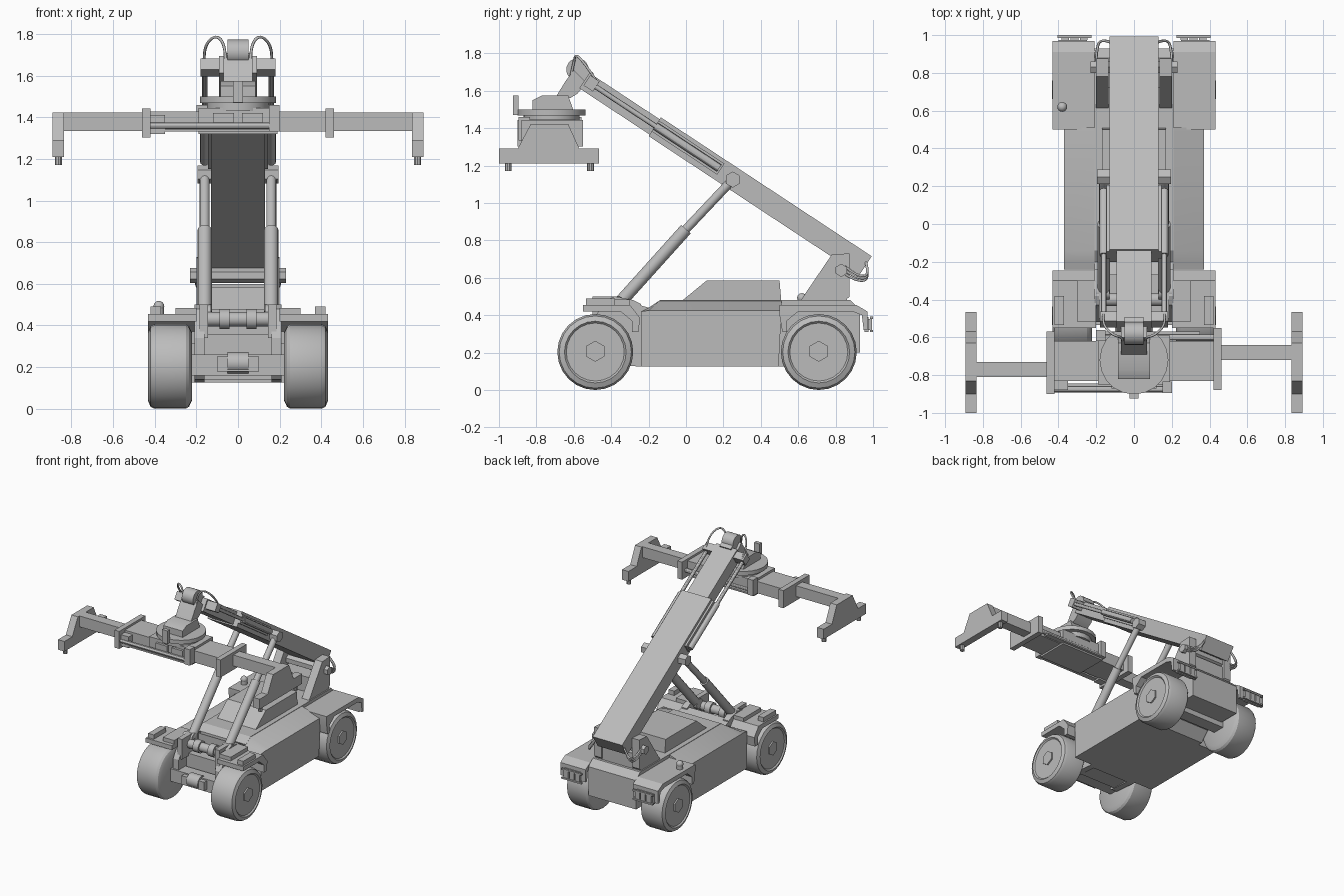
import bpy, bmesh, math
from mathutils import Vector

if "Cube" in bpy.data.objects:
    bpy.data.objects.remove(bpy.data.objects["Cube"], do_unlink=True)

paint = bpy.data.materials.new("light_grey")
paint.use_nodes = True
grey = (0.5, 0.5, 0.5, 1)
paint.diffuse_color = grey
paint.node_tree.nodes["Principled BSDF"].inputs["Base Color"].default_value = grey
parts = []


def finish(name, bm, mirror=False):
    bmesh.ops.recalc_face_normals(bm, faces=bm.faces)
    me = bpy.data.meshes.new(name)
    bm.to_mesh(me)
    bm.free()
    me.materials.append(paint)
    ob = bpy.data.objects.new(name, me)
    bpy.context.collection.objects.link(ob)
    if mirror:
        ob.modifiers.new("Mirror", 'MIRROR')
    parts.append(ob)
    return ob


def prism(name, pts, x0, x1, mirror=False):
    """Side profile of (y, z) points extruded from x0 to x1."""
    bm = bmesh.new()
    face = bm.faces.new([bm.verts.new((x0, y, z)) for y, z in pts])
    ext = bmesh.ops.extrude_face_region(bm, geom=[face])
    verts = [v for v in ext["geom"] if isinstance(v, bmesh.types.BMVert)]
    bmesh.ops.translate(bm, verts=verts, vec=(x1 - x0, 0, 0))
    return finish(name, bm, mirror)


def box(name, x, y, z, mirror=False):
    a, b = y
    c, d = z
    return prism(name, [(a, c), (b, c), (b, d), (a, d)], x[0], x[1], mirror)


def tube(name, p, q, r, sides=16, mirror=False):
    p, q = Vector(p), Vector(q)
    bm = bmesh.new()
    bmesh.ops.create_cone(bm, cap_ends=True, segments=sides, radius1=r,
                          radius2=r, depth=(q - p).length)
    bm.transform((q - p).to_track_quat('Z', 'Y').to_matrix().to_4x4())
    bmesh.ops.translate(bm, verts=bm.verts, vec=(p + q) / 2)
    return finish(name, bm, mirror)


def hose(name, pts, r=0.007):
    for s, side in ((1, "left"), (-1, "right")):
        cu = bpy.data.curves.new(name, 'CURVE')
        cu.dimensions = '3D'
        cu.bevel_depth = r
        cu.bevel_resolution = 1
        cu.resolution_u = 6
        sp = cu.splines.new('NURBS')
        sp.points.add(len(pts) - 1)
        for pt, (x, y, z) in zip(sp.points, pts):
            pt.co = (s * x, y, z, 1)
        sp.use_endpoint_u = True
        sp.order_u = 3
        cu.materials.append(paint)
        ob = bpy.data.objects.new(side + "_" + name, cu)
        bpy.context.collection.objects.link(ob)


# Wheels with shoulders, recessed rims and hexagonal hubs
tyre = [(0.222, 0), (0.222, 0.165), (0.235, 0.193), (0.25, 0.203), (0.4, 0.203),
        (0.42, 0.193), (0.432, 0.165), (0.422, 0.155), (0.422, 0)]
for end, wy in (("front", -0.485), ("rear", 0.71)):
    bm = bmesh.new()
    vs = [bm.verts.new((x, wy, 0.203 + r)) for x, r in tyre]
    es = [bm.edges.new(e) for e in zip(vs, vs[1:])]
    bmesh.ops.spin(bm, geom=vs + es, cent=(0, wy, 0.203), axis=(1, 0, 0),
                   angle=math.tau, steps=24)
    bmesh.ops.remove_doubles(bm, verts=bm.verts, dist=0.0005)
    finish(end + "_wheels", bm, True)
    tube(end + "_hubs", (0.41, wy, 0.207), (0.433, wy, 0.207), 0.056, 6, True)
    box(end + "_axle", (-0.23, 0.23), (wy - 0.05, wy + 0.05), (0.16, 0.26))

# Chassis: centre spine, side tanks, front frame
prism("chassis_spine", [(-0.27, 0.125), (0.53, 0.125), (0.6, 0.2), (0.93, 0.2),
                        (0.93, 0.43), (0.88, 0.48), (-0.14, 0.48), (-0.2, 0.44),
                        (-0.27, 0.46)], -0.21, 0.21)
tanks = prism("side_tanks", [(-0.24, 0.125), (0.495, 0.125), (0.51, 0.42),
                             (0.51, 0.48), (-0.14, 0.48), (-0.2, 0.44),
                             (-0.24, 0.42)], 0.2, 0.37, True)
for v in tanks.data.vertices:
    if v.co.x > 0.3 and v.co.z > 0.42:
        v.co.z = 0.425
prism("front_frame", [(-0.24, 0.125), (-0.45, 0.14), (-0.52, 0.22), (-0.52, 0.34),
                      (-0.43, 0.48), (-0.38, 0.5), (-0.28, 0.48), (-0.24, 0.46)],
      0.16, 0.21, True)
box("front_cross_plate", (-0.17, 0.17), (-0.42, -0.26), (0.14, 0.36))
box("axle_housing", (-0.1, 0.1), (-0.57, -0.42), (0.18, 0.25))
tube("axle_drum", (-0.05, -0.53, 0.22), (0.05, -0.53, 0.22), 0.052)
tube("cross_shaft", (-0.17, -0.4, 0.43), (0.17, -0.4, 0.43), 0.035)
tube("shaft_collars", (0.04, -0.4, 0.43), (0.09, -0.4, 0.43), 0.048, 16, True)

# Engine hood with sloped front
prism("engine_hood", [(-0.03, 0.47), (0.11, 0.585), (0.5, 0.585), (0.51, 0.47)],
      -0.17, 0.17)

# Fenders, fender boxes, beacon, rear lamps
prism("front_fenders", [(-0.55, 0.42), (-0.35, 0.42), (-0.29, 0.37), (-0.29, 0.31),
                        (-0.255, 0.31), (-0.245, 0.385), (-0.3, 0.455), (-0.55, 0.455)],
      0.2, 0.432, True)
box("fender_boxes", (0.37, 0.42), (-0.535, -0.38), (0.45, 0.49), True)
box("front_steps", (0.2, 0.3), (-0.52, -0.3), (0.45, 0.485), True)
prism("rear_fenders", [(0.5, 0.455), (0.91, 0.455), (0.97, 0.42), (0.97, 0.32),
                       (0.95, 0.32), (0.94, 0.4), (0.89, 0.42), (0.6, 0.42),
                       (0.54, 0.37), (0.54, 0.31), (0.515, 0.31), (0.5, 0.4)],
      0.21, 0.432, True)
box("lamp_brackets", (0.25, 0.4), (0.955, 0.975), (0.31, 0.39), True)
for i in range(3):
    x = 0.245 + i * 0.05
    box("rear_lamps", (x, x + 0.04), (0.975, 0.995), (0.32, 0.38), True)
for z in (0.31, 0.38):
    box("lamp_guards", (0.225, 0.405), (0.985, 1.0), (z, z + 0.012), True)
bm = bmesh.new()
bmesh.ops.create_uvsphere(bm, u_segments=16, v_segments=8, radius=0.026)
bmesh.ops.translate(bm, verts=bm.verts, vec=(-0.38, 0.62, 0.492))
finish("beacon", bm)
tube("beacon_post", (-0.38, 0.62, 0.44), (-0.38, 0.62, 0.49), 0.024)

# Boom pivot towers
prism("boom_towers", [(0.6, 0.46), (0.78, 0.725), (0.875, 0.73), (0.875, 0.5),
                      (0.82, 0.45)], 0.135, 0.2, True)
tube("boom_pivot", (-0.23, 0.83, 0.64), (0.23, 0.83, 0.64), 0.035, 6)
box("tower_cross_beam", (-0.2, 0.2), (0.72, 0.86), (0.46, 0.6))


def along(t, n):
    """Point (y, z) at distance t up the boom and height n above its axis."""
    return 0.96 - 0.835 * t + 0.55 * n, 0.665 + 0.55 * t + 0.835 * n


def boom_box(name, t0, t1, n0, n1, x0, x1, mirror=False):
    prism(name, [along(t0, n0), along(t1, n0), along(t1, n1), along(t0, n1)],
          x0, x1, mirror)


# Telescopic boom with side cylinders
boom_box("outer_boom", 0, 1.35, -0.06, 0.06, -0.13, 0.13)
boom_box("inner_boom", 1.3, 1.8, -0.05, 0.048, -0.092, 0.092)
boom_box("boom_nose", 1.78, 1.87, -0.035, 0.06, -0.05, 0.05)
boom_box("extension_housings", 0.93, 1.35, -0.03, 0.04, 0.125, 0.145, True)
tube("extension_barrels", (0.16, *along(0.94, 0.005)), (0.16, *along(1.35, 0.005)),
     0.022, 12, True)
tube("extension_rods", (0.16, *along(1.3, 0.005)), (0.16, *along(1.77, 0.005)),
     0.014, 12, True)
boom_box("extension_anchors", 1.73, 1.79, -0.025, 0.04, 0.085, 0.18, True)
tube("boom_tip", (-0.05, -0.58, 1.713), (0.05, -0.58, 1.713), 0.06, 20)
hose("tip_hose", [(0.16, -0.47, 1.64), (0.17, -0.53, 1.73), (0.11, -0.59, 1.8),
                  (0.06, -0.6, 1.75), (0.06, -0.62, 1.66)])
for k in range(3):
    hose("rear_hose", [(0.2, 0.85, 0.66 - k * 0.02), (0.2, 0.91, 0.61 - k * 0.015),
                       (0.18, 0.985, 0.61 - k * 0.01), (0.12, 0.96, 0.69)])

# Lift cylinders
foot, joint, top = (0.16, -0.36, 0.46), (0.16, 0.0, 0.86), (0.16, 0.25, 1.125)
tube("lift_barrels", foot, joint, 0.034, 16, True)
tube("lift_rods", joint, top, 0.024, 16, True)
tube("lift_foot_pins", (0.13, -0.36, 0.46), (0.2, -0.36, 0.46), 0.04, 16, True)
tube("lift_top_pins", (0.12, 0.25, 1.125), (0.195, 0.25, 1.125), 0.043, 6, True)
box("lift_foot_blocks", (0.145, 0.185), (-0.5, -0.36), (0.34, 0.5), True)

# Hanging link, rotator head and slewing ring
prism("hanging_link", [(-0.645, 1.65), (-0.6, 1.71), (-0.53, 1.64), (-0.58, 1.585),
                       (-0.62, 1.56), (-0.7, 1.56)], -0.07, 0.07)
prism("rotator_head", [(-0.82, 1.49), (-0.82, 1.55), (-0.77, 1.575), (-0.63, 1.575),
                       (-0.6, 1.49)], -0.085, 0.085)
tube("slewing_ring", (0, -0.72, 1.468), (0, -0.72, 1.5), 0.182, 20)
tube("ring_base", (0, -0.72, 1.43), (0, -0.72, 1.47), 0.15, 20)
box("sensor_post", (-0.025, 0.025), (-0.925, -0.895), (1.47, 1.575))

# Spreader beam
box("spreader_beam", (-0.45, 0.45), (-0.83, -0.62), (1.333, 1.427))
box("spreader_centre", (-0.19, 0.19), (-0.85, -0.59), (1.32, 1.445))
for s, dy, side in ((1, 0.0, "left"), (-1, -0.09, "right")):
    ends = sorted((s * 0.3, s * 0.85))
    box(side + "_arm", ends, (-0.72 + dy, -0.64 + dy), (1.335, 1.422))
    cy = 0.02 if s > 0 else 0
    box(side + "_collar", sorted((s * 0.42, s * 0.462)), (-0.9 + cy, -0.57 + cy),
        (1.303, 1.443))
    xs = sorted((s * 0.835, s * 0.892))
    prism(side + "_end_beam", [(-1, 1.21), (-0.465, 1.21), (-0.465, 1.29), (-0.57, 1.29),
                               (-0.63, 1.422), (-0.83, 1.422), (-0.9, 1.29), (-1, 1.29)],
          *xs)
    for y in (-0.95, -0.51):
        tube(side + "_twistlock", (s * 0.863, y, 1.17), (s * 0.863, y, 1.22), 0.018, 10)
    # Extension cylinder along one edge of the beam
    y = -0.6 if s > 0 else -0.875
    tube(side + "_spread_cylinder", (-s * 0.18, y, 1.36), (s * 0.43, y, 1.36), 0.016, 12)
    box(side + "_spread_mount", sorted((-s * 0.2, -s * 0.15)), (y - 0.02, y + 0.04),
        (1.333, 1.46))
    box(side + "_guide_plate", sorted((-s * 0.18, s * 0.35)), (y - 0.012, y + 0.03),
        (1.333, 1.345))
box("collar_bracket", (-0.42, -0.35), (-0.88, -0.82), (1.32, 1.41))
for x in (-0.12, 0.02):
    box("valve_block", (x, x + 0.1), (-0.87, -0.84), (1.36, 1.42))

# Smooth round surfaces, keep hard edges
bpy.ops.object.select_all(action='DESELECT')
for ob in parts:
    ob.select_set(True)
bpy.context.view_layer.objects.active = parts[0]
bpy.ops.object.shade_smooth_by_angle(angle=math.radians(30))
